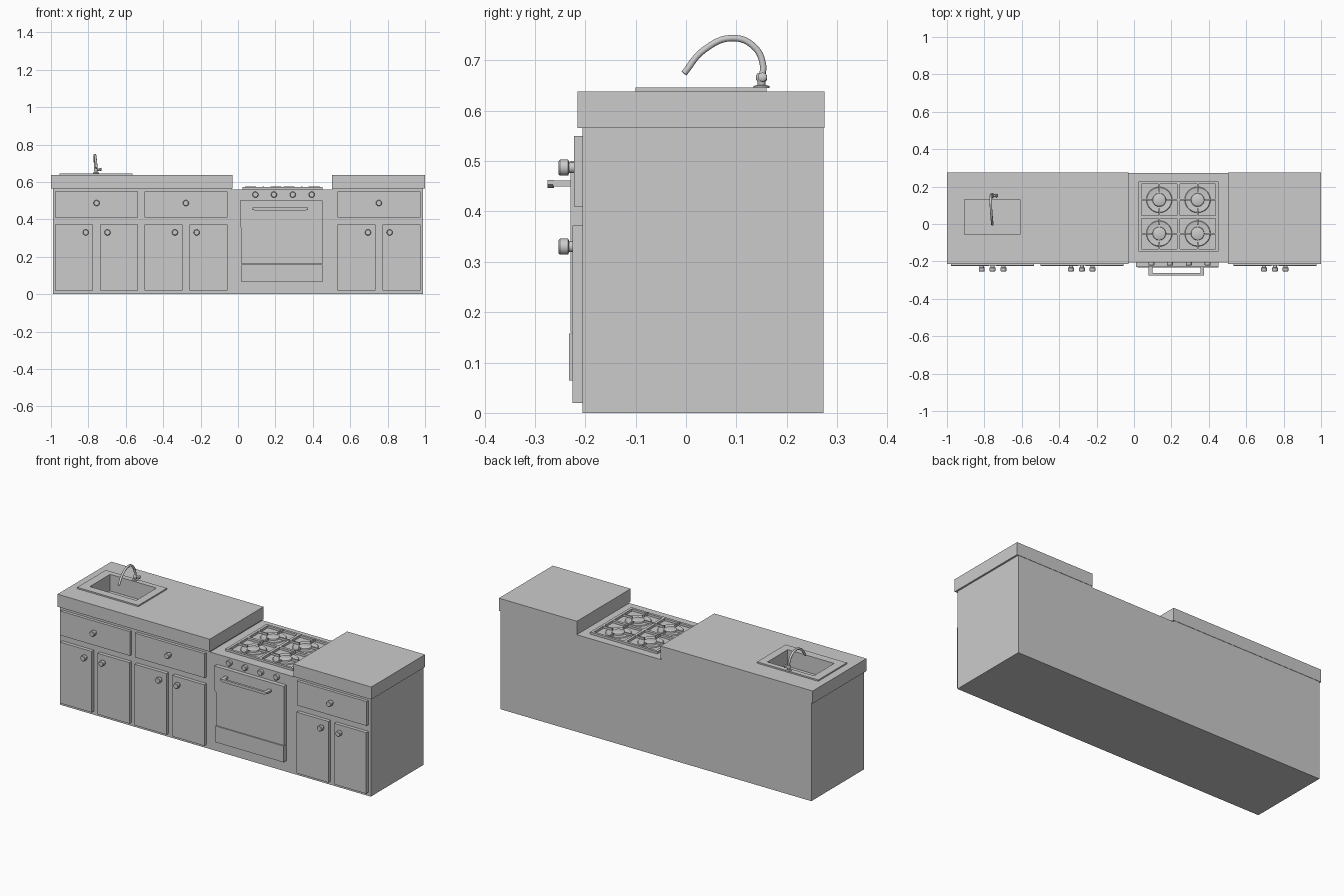
import bpy, bmesh, math
from mathutils import Vector

if "Cube" in bpy.data.objects:
    bpy.data.objects.remove(bpy.data.objects["Cube"])


def box(name, x0, x1, y0, y1, z0, z1):
    return prism(name, [(x0, z0), (x1, z0), (x1, z1), (x0, z1)], y0, y1)


def finish(name, bm):
    bmesh.ops.recalc_face_normals(bm, faces=bm.faces)
    me = bpy.data.meshes.new(name)
    bm.to_mesh(me)
    bm.free()
    ob = bpy.data.objects.new(name, me)
    bpy.context.collection.objects.link(ob)
    return ob


def prism(name, outline, y0, y1):
    """Extrude an (x, z) outline from y0 to y1."""
    bm = bmesh.new()
    f = bm.faces.new([bm.verts.new((x, y0, z)) for x, z in outline])
    new = bmesh.ops.extrude_face_region(bm, geom=[f])["geom"]
    bmesh.ops.translate(bm, vec=(0, y1 - y0, 0),
                        verts=[v for v in new if isinstance(v, bmesh.types.BMVert)])
    return finish(name, bm)


def activate(ob):
    bpy.ops.object.select_all(action='DESELECT')
    bpy.context.view_layer.objects.active = ob
    ob.select_set(True)


def smooth(ob):
    activate(ob)
    bpy.ops.object.shade_smooth_by_angle(angle=math.radians(40))


def lathe(name, start, axis, profile, n=20):
    """Turn (distance, radius) pairs about an axis through start."""
    bm = bmesh.new()
    rot = Vector(axis).to_track_quat('Z', 'Y')
    rings = [[bm.verts.new(Vector(start) + rot @ Vector(
        (r * math.cos(2 * math.pi * i / n), r * math.sin(2 * math.pi * i / n), d)))
        for i in range(n)] for d, r in profile]
    for a, b in zip(rings, rings[1:]):
        for i in range(n):
            bm.faces.new((a[i], a[(i + 1) % n], b[(i + 1) % n], b[i]))
    bm.faces.new(rings[0])
    bm.faces.new(rings[-1])
    ob = finish(name, bm)
    smooth(ob)
    return ob


def tube(name, pts, radius):
    cu = bpy.data.curves.new(name, 'CURVE')
    cu.dimensions = '3D'
    cu.bevel_depth = radius
    cu.bevel_resolution = 4
    cu.use_fill_caps = True
    sp = cu.splines.new('BEZIER')
    sp.bezier_points.add(len(pts) - 1)
    for p, co in zip(sp.bezier_points, pts):
        p.co = co
        p.handle_left_type = p.handle_right_type = 'AUTO'
    ob = bpy.data.objects.new(name, cu)
    bpy.context.collection.objects.link(ob)
    activate(ob)
    bpy.ops.object.convert(target='MESH')
    smooth(bpy.context.object)


# Cabinet bodies and countertops
body_left = box("cabinet_left", -0.99, -0.035, -0.205, 0.273, 0, 0.566)
box("cabinet_right", 0.505, 0.99, -0.205, 0.273, 0, 0.566)
top_left = box("countertop_left", -1, -0.03, -0.215, 0.275, 0.566, 0.638)
box("countertop_right", 0.503, 1, -0.215, 0.275, 0.566, 0.638)
rim = box("sink_rim", -0.955, -0.565, -0.10, 0.16, 0.637, 0.646)

# Sink basin, cut through rim, countertop and cabinet
cutter = box("basin_cutter", -0.906, -0.61, -0.055, 0.13, 0.55, 0.75)
for ob in (body_left, top_left, rim):
    m = ob.modifiers.new("basin", 'BOOLEAN')
    m.object, m.operation, m.solver = cutter, 'DIFFERENCE', 'EXACT'
    activate(ob)
    bpy.ops.object.modifier_apply(modifier="basin")
bpy.data.objects.remove(cutter)

# Drawers, paired doors and their knobs
KNOB = [(0, 0.011), (0.01, 0.011), (0.012, 0.016), (0.028, 0.016), (0.031, 0.013)]
for cx in (-0.756, -0.279, 0.753):
    box("drawer", cx - 0.222, cx + 0.222, -0.222, -0.204, 0.41, 0.55)
    lathe("drawer_knob", (cx, -0.222, 0.487), (0, -1, 0), KNOB)
    for s in (-1, 1):
        xa, xb = sorted((cx + s * 0.019, cx + s * 0.222))
        box("door", xa, xb, -0.225, -0.204, 0.02, 0.372)
        lathe("door_knob", (cx + s * 0.058, -0.222, 0.33), (0, -1, 0), KNOB)

# Stove body, oven door with stepped sides, and warming drawer
box("stove_body", -0.035, 0.505, -0.205, 0.273, 0, 0.559)
prism("oven_door", [(0.02, 0.16), (0.452, 0.16), (0.452, 0.5), (0.01, 0.5),
                    (0.01, 0.36), (0.02, 0.35)], -0.229, -0.204)
box("warming_drawer", 0.018, 0.453, -0.232, -0.204, 0.064, 0.158)
for x in (0.093, 0.192, 0.293, 0.394):
    lathe("stove_knob", (x, -0.204, 0.532), (0, -1, 0),
          [(0, 0.016), (0.015, 0.016), (0.018, 0.013)])

# Oven handle
prism("oven_handle_bar", [(0.078, 0.462), (0.078, 0.453), (0.095, 0.446),
                          (0.358, 0.446), (0.375, 0.453), (0.375, 0.462)], -0.275, -0.262)
for x in (0.078, 0.355):
    box("oven_handle_post", x, x + 0.02, -0.264, -0.228, 0.449, 0.461)

# Grate frame
Z0, Z1 = 0.558, 0.572
for x0, x1 in ((0.024, 0.04), (0.229, 0.245), (0.436, 0.452)):
    box("grate_bar", x0, x1, -0.147, 0.227, Z0, Z1)
for y0, y1 in ((-0.147, -0.133), (0.03, 0.046), (0.213, 0.227)):
    box("grate_crossbar", 0.024, 0.452, y0, y1, Z0, Z1 - 0.0005)

# Burners with inward-pointing grate fingers
for cx in (0.135, 0.34):
    for cy in (-0.051, 0.129):
        lathe("burner", (cx, cy, 0.558), (0, 0, 1),
              [(0, 0.07), (0.005, 0.066), (0.002, 0.045), (0.002, 0.036),
               (0.009, 0.034), (0.011, 0.03)], 28)
        for s in (-1, 1):
            xa, xb = sorted((cx + s * 0.038, cx + s * 0.098))
            box("grate_finger", xa, xb, cy - 0.004, cy + 0.004, 0.563, 0.575)
            ya, yb = sorted((cy + s * 0.045, cy + s * 0.086))
            box("grate_finger", cx - 0.004, cx + 0.004, ya, yb, 0.563, 0.575)

# Faucet: base, arched spout and side lever
lathe("faucet_base", (-0.76, 0.15, 0.645), (0, 0, 1),
      [(0, 0.016), (0.004, 0.016), (0.006, 0.008), (0.012, 0.008),
       (0.017, 0.011), (0.025, 0.011), (0.03, 0.007)])
tube("faucet_spout", [(-0.762, 0.151, 0.668), (-0.764, 0.153, 0.69),
                      (-0.766, 0.135, 0.727), (-0.765, 0.093, 0.744),
                      (-0.761, 0.035, 0.72), (-0.757, -0.004, 0.674)], 0.0065)
lathe("faucet_lever", (-0.76, 0.152, 0.664), (1, 0, 0.1),
      [(0, 0.006), (0.02, 0.006), (0.022, 0.009), (0.028, 0.009), (0.031, 0.005)], 12)
